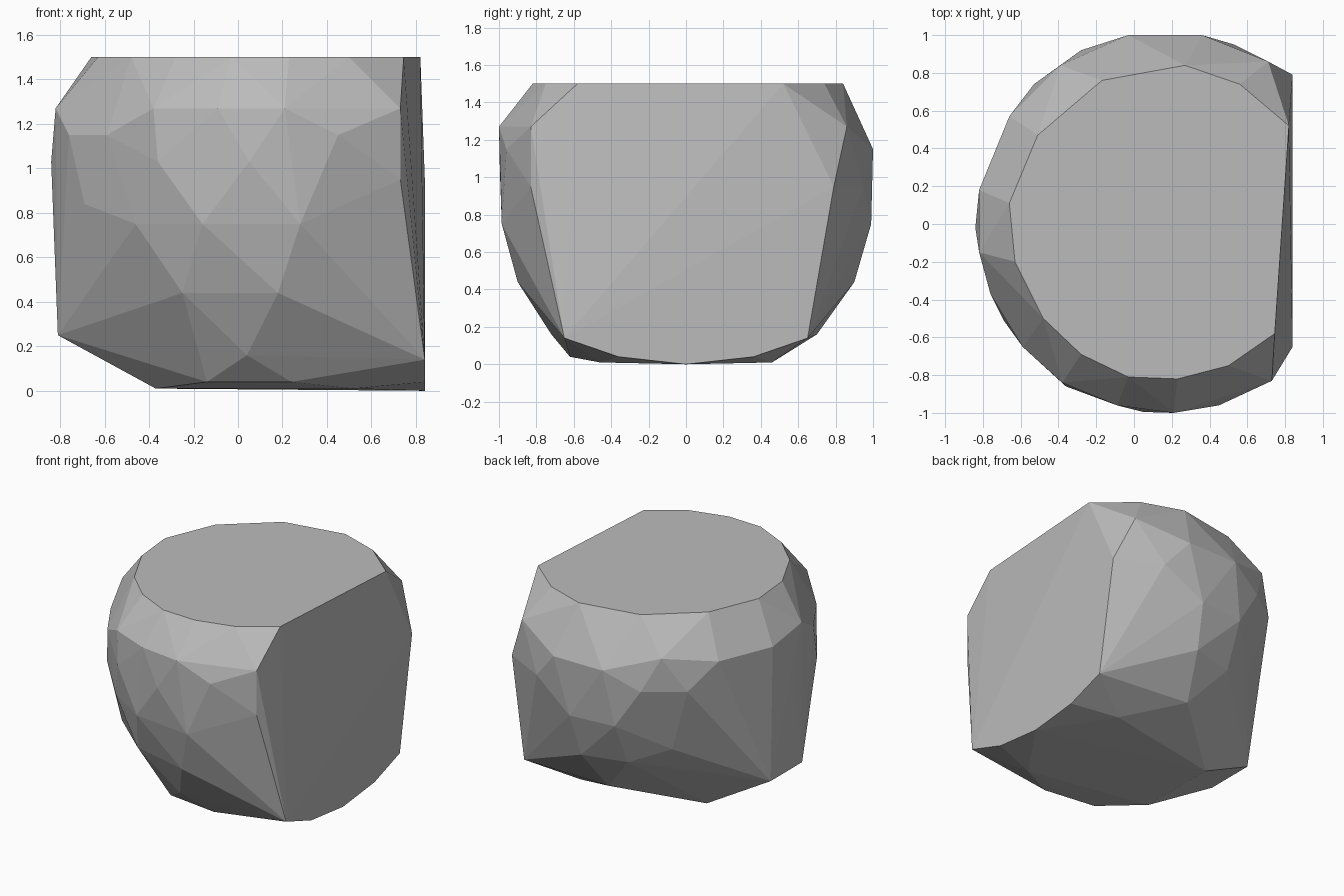
import bpy
import bmesh
from math import radians

# Remove the default object
default_object = bpy.data.objects.get("Cube")
if default_object:
    bpy.data.objects.remove(default_object, do_unlink=True)


def make_material(name, colour):
    """Plain flat colour for viewport and render."""
    material = bpy.data.materials.new(name)
    material.use_nodes = True
    material.diffuse_color = colour
    shader = material.node_tree.nodes["Principled BSDF"]
    shader.inputs["Base Color"].default_value = colour
    shader.inputs["Roughness"].default_value = 0.9
    return material


def level(height, *outline):
    """Lift a horizontal cross-section outline to one height."""
    return [(x, y, height) for x, y in outline]


def mirrored(x, y, z):
    """Matching pair of corners across the front-back plane."""
    return [(x, side * y, z) for side in (-1, 1)]


def build_faceted_solid(name, corners, material):
    """Wrap the corners in a flat-shaded convex skin."""
    mesh = bpy.data.meshes.new(name)
    bm = bmesh.new()
    for corner in corners:
        bm.verts.new(corner)
    hull = bmesh.ops.convex_hull(bm, input=bm.verts, use_existing_faces=False)
    leftover = {v for v in hull["geom_interior"] if isinstance(v, bmesh.types.BMVert)}
    bmesh.ops.delete(bm, geom=list(leftover), context="VERTS")
    # Merge the coplanar triangles of the flat cuts
    bmesh.ops.dissolve_limit(bm, angle_limit=radians(1), verts=bm.verts, edges=bm.edges)
    bmesh.ops.recalc_face_normals(bm, faces=bm.faces)
    for face in bm.faces:
        face.smooth = False
    bm.to_mesh(mesh)
    bm.free()
    mesh.materials.append(material)
    solid = bpy.data.objects.new(name, mesh)
    bpy.context.collection.objects.link(solid)
    return solid


# Flat top cut
top_cut = level(1.5, (.82, .52), (.56, .74), (.27, .84), (-.17, .76), (-.51, .47),
                (-.66, .11), (-.63, -.2), (-.48, -.5), (-.28, -.69), (-.03, -.81),
                (.23, -.82), (.5, -.75), (.745, -.58))

# Shoulder below the top cut
shoulder = level(1.27, (.71, .86), (-.39, .84), (-.82, -.15), (-.38, -.84),
                 (-.09, -.96), (.21, -1), (.73, -.83))
shoulder += level(1.22, (-.66, .57), (-.82, .18))
shoulder += level(1.15, (.36, 1), (-.03, 1), (-.76, -.37), (-.59, -.65), (.45, -.96))

# Widest band
belly = level(1.03, (-.28, .92), (-.53, .74), (-.84, -.02), (-.36, -.86), (.05, -.995))
belly += level(.95, (.84, .79), (.73, -.83), (.53, .95))
belly += level(.84, (-.61, .56), (-.69, -.51))
belly += level(.75, (.24, .99), (-.1, .96), (-.16, -.93), (.28, -.985), (-.46, -.74))

# Taper towards the ground
taper = level(.56, (-.38, .7))
taper += level(.44, (.21, .9), (-.11, .82), (.18, -.9), (-.25, -.79))
taper += level(.25, (-.81, .19), (-.81, -.17))
taper += level(.16, (.13, .7), (.04, -.72))

# Underside and the lower rim of the side cut
base = level(.04, (.24, -.62), (-.14, -.57))
base += mirrored(.52, .46, .01) + mirrored(-.37, .29, .01)
side_rim = mirrored(.84, .65, .14) + mirrored(.84, .36, .04) + [(.84, 0, 0)]

stone = make_material("stone grey", (.5, .5, .5, 1))
build_faceted_solid("boulder", top_cut + shoulder + belly + taper + base + side_rim, stone)
